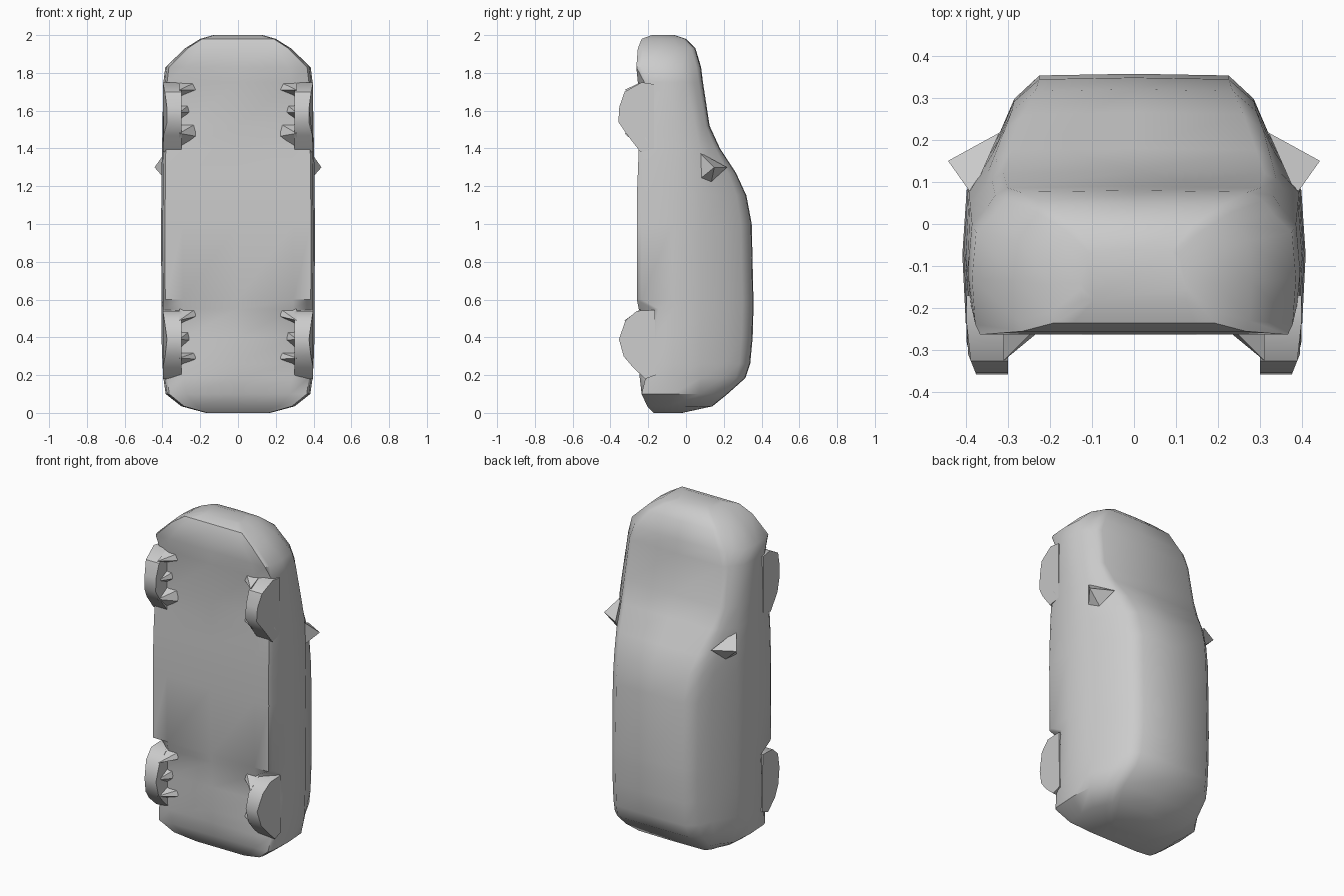
import bpy, bmesh, math

if "Cube" in bpy.data.objects:
    bpy.data.objects.remove(bpy.data.objects["Cube"], do_unlink=True)

grey = bpy.data.materials.new("plain grey")
grey.use_nodes = True
grey.diffuse_color = (0.6, 0.6, 0.6, 1)
grey.node_tree.nodes["Principled BSDF"].inputs["Base Color"].default_value = (0.6, 0.6, 0.6, 1)


def make(name, bm, angle):
    bmesh.ops.recalc_face_normals(bm, faces=bm.faces[:])
    mesh = bpy.data.meshes.new(name)
    bm.to_mesh(mesh)
    bm.free()
    mesh.materials.append(grey)
    ob = bpy.data.objects.new(name, mesh)
    bpy.context.collection.objects.link(ob)
    bpy.ops.object.select_all(action='DESELECT')
    bpy.context.view_layer.objects.active = ob
    ob.select_set(True)
    bpy.ops.object.shade_smooth_by_angle(angle=math.radians(angle))
    return ob


# Car body, lofted from tail (z = 0) to nose (z = 2)
# z, underside y, top y, half width, beltline y, roof half width, sill lift
STATIONS = [
    (0.00, -0.17, -0.02, 0.17, -0.08, 0.12, 0),
    (0.035, -0.205, 0.14, 0.30, 0.00, 0.22, 0),
    (0.10, -0.235, 0.22, 0.383, 0.07, 0.25, 0),
    (0.185, -0.245, 0.315, 0.395, 0.08, 0.24, 0.03),
    (0.26, -0.25, 0.34, 0.40, 0.08, 0.23, 0.06),
    (0.40, -0.25, 0.353, 0.405, 0.08, 0.225, 0.07),
    (0.55, -0.25, 0.357, 0.405, 0.08, 0.225, 0.08),
    (0.60, -0.26, 0.357, 0.405, 0.08, 0.225, 0),
    (1.00, -0.26, 0.348, 0.408, 0.08, 0.225, 0),
    (1.15, -0.26, 0.32, 0.405, 0.08, 0.235, 0),
    (1.27, -0.255, 0.265, 0.405, 0.08, 0.26, 0),
    (1.40, -0.25, 0.18, 0.402, 0.075, 0.29, 0),
    (1.52, -0.25, 0.125, 0.40, 0.05, 0.31, 0.02),
    (1.75, -0.255, 0.09, 0.395, 0.00, 0.30, 0.035),
    (1.83, -0.263, 0.08, 0.385, -0.02, 0.27, 0),
    (1.93, -0.255, 0.05, 0.28, -0.04, 0.21, 0),
    (1.98, -0.235, 0.00, 0.20, -0.07, 0.14, 0),
    (2.00, -0.18, -0.06, 0.13, -0.10, 0.09, 0),
]


def section(z, yb, yt, w, belt, roof, lift):
    half = [(0.72 * w, yb), (0.95 * w, yb + lift), (0.98 * w, yb + 0.025 + lift),
            (w, yb + 0.55 * (belt - yb)), (0.975 * w, belt)]
    for tx, ty in ((0.44, 0.5), (0.65, 0.8), (1, 1)):
        half.append((0.975 * w + tx * (roof - 0.975 * w), belt + ty * (yt - belt) - 0.004))
    pts = [(0, yb)] + half + [(0, yt)] + [(-x, y) for x, y in reversed(half)]
    return [(x, y, z) for x, y in pts]


bm = bmesh.new()
rings = [[bm.verts.new(p) for p in section(*s)] for s in STATIONS]
for a, b in zip(rings, rings[1:]):
    for i in range(len(a)):
        j = (i + 1) % len(a)
        bm.faces.new((a[i], a[j], b[j], b[i]))
bm.faces.new(rings[0])
bm.faces.new(rings[-1])
make("car_body", bm, 42)

# Wheels: outline in (y, z), extruded across x and narrowed at the tread
FRONT = [(-0.17, 1.74), (-0.235, 1.75), (-0.325, 1.70), (-0.353, 1.62),
         (-0.358, 1.54), (-0.31, 1.47), (-0.24, 1.38), (-0.17, 1.40)]
REAR = [(-0.165, 0.545), (-0.26, 0.54), (-0.32, 0.49), (-0.355, 0.39),
        (-0.33, 0.30), (-0.28, 0.24), (-0.215, 0.18), (-0.16, 0.20)]


def wheel(name, outline, side):
    bm = bmesh.new()
    inner = [bm.verts.new((side * 0.30, y, z)) for y, z in outline]
    outer = [bm.verts.new((side * (0.398 - max(0, -y - 0.30) * 0.4), y, z)) for y, z in outline]
    bm.faces.new(inner)
    bm.faces.new(outer)
    for i in range(len(outline)):
        j = (i + 1) % len(outline)
        bm.faces.new((inner[i], inner[j], outer[j], outer[i]))
    make(name, bm, 40)


def solid(name, points, angle=20):
    bm = bmesh.new()
    for p in points:
        bm.verts.new(p)
    bmesh.ops.convex_hull(bm, input=bm.verts[:])
    make(name, bm, angle)


for side, label in ((1, "left"), (-1, "right")):
    wheel("front_wheel_" + label, FRONT, side)
    wheel("rear_wheel_" + label, REAR, side)

    # Jagged brackets between each wheel and the underside
    brackets = [("front", 1.75, 1.67, 1.71), ("front", 1.63, 1.55, 1.59), ("front", 1.53, 1.40, 1.48),
                ("rear", 0.55, 0.47, 0.49), ("rear", 0.43, 0.34, 0.39), ("rear", 0.32, 0.25, 0.29)]
    for k, (end, z1, z0, tip) in enumerate(brackets):
        reach = 0.26 if k % 3 == 1 else 0.225
        solid(f"{end}_bracket_{k % 3 + 1}_{label}",
              [(side * reach, -0.24, z1), (side * reach, -0.255, (z0 + z1) / 2),
               (side * 0.31, -0.24, z1), (side * 0.31, -0.24, z0),
               (side * 0.31, -0.325, tip)])

    # Pointed door mirror
    solid("door_mirror_" + label,
          [(side * x, y, z) for x, y, z in
           ((0.385, 0.07, 1.38), (0.385, 0.07, 1.235), (0.36, 0.135, 1.225),
            (0.32, 0.217, 1.30), (0.442, 0.15, 1.30))])
